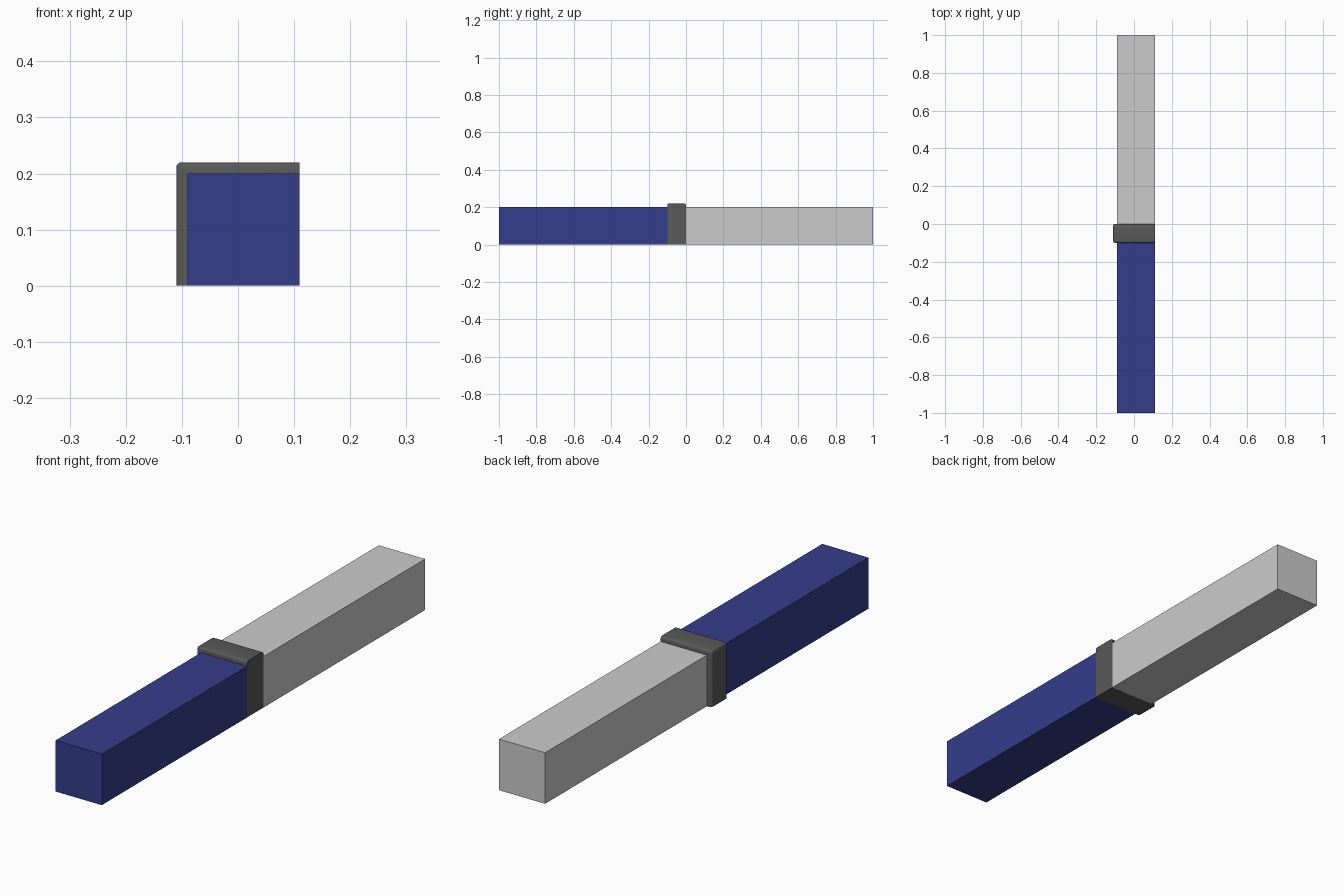
import bpy, bmesh
from mathutils import Vector

if "Cube" in bpy.data.objects:
    bpy.data.objects.remove(bpy.data.objects["Cube"])


def box(name, lo, hi, color=None, bevel_test=None, radius=0.01):
    """Closed box from corner to corner; edges passing bevel_test are rounded."""
    lo, hi = Vector(lo), Vector(hi)
    bm = bmesh.new()
    bmesh.ops.create_cube(bm, size=1)
    for v in bm.verts:
        v.co = Vector([(lo[i] + hi[i]) / 2 + v.co[i] * (hi[i] - lo[i]) for i in range(3)])
    if bevel_test:
        edges = [e for e in bm.edges if bevel_test(e)]
        bmesh.ops.bevel(bm, geom=edges, offset=radius, offset_type='OFFSET',
                        segments=4, profile=0.5, affect='EDGES', clamp_overlap=True)
    mesh = bpy.data.meshes.new(name)
    bm.to_mesh(mesh)
    bm.free()
    obj = bpy.data.objects.new(name, mesh)
    bpy.context.collection.objects.link(obj)
    if color:
        mat = bpy.data.materials.new(name + "_paint")
        mat.diffuse_color = (*color, 1)
        mat.use_nodes = True
        mat.node_tree.nodes["Principled BSDF"].inputs["Base Color"].default_value = mat.diffuse_color
        mesh.materials.append(mat)
    return obj


# Outer edges of the collar: those touching its raised top or left side,
# except where they lie on the flush right end or the flush bottom
def raised_edge(e):
    def on(axis, value):
        return all(abs(v.co[axis] - value) < 1e-5 for v in e.verts)
    raised = on(2, 0.22) or on(0, -0.11)
    return raised and not on(0, 0.11) and not on(2, 0.0)


# Two square bars, end to end
box("front_bar", (-0.09, -1, 0), (0.11, -0.1, 0.2), (0.035, 0.047, 0.26))
box("back_bar", (-0.09, 0, 0), (0.11, 1, 0.2))

# Rounded collar at the joint
collar = box("joint_collar", (-0.11, -0.1, 0), (0.11, 0, 0.22), (0.1, 0.1, 0.1), raised_edge)
bpy.context.view_layer.objects.active = collar
collar.select_set(True)
bpy.ops.object.shade_smooth_by_angle(angle=0.6)
